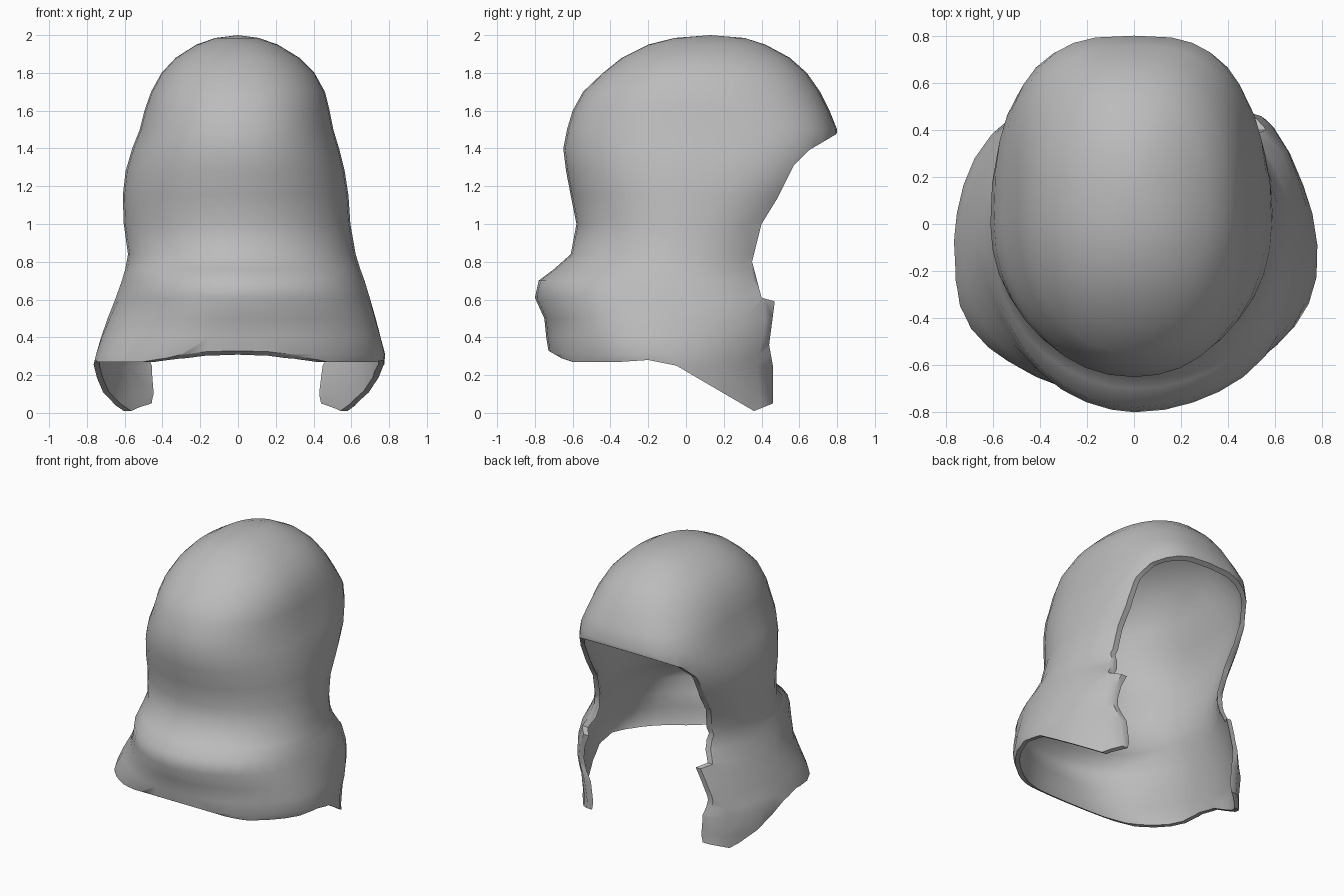
import bpy, bmesh, math

cube = bpy.data.objects.get("Cube")
if cube:
    bpy.data.objects.remove(cube, do_unlink=True)

SEGMENTS = 36

# Cloth rings: height, front y, back y, half width on the right, half width on the left
RINGS = [
    (-.1, -.6, .68, .71, .68),
    (.1, -.64, .63, .75, .73),
    (.25, -.7, .62, .775, .765),
    (.31, -.725, .63, .755, .775),
    (.4, -.74, .66, .72, .76),
    (.5, -.75, .67, .68, .74),
    (.61, -.8, .67, .64, .705),
    (.7, -.78, .6, .615, .67),
    (.76, -.7, .57, .6, .645),
    (.84, -.61, .56, .585, .62),
    (1, -.58, .6, .605, .595),
    (1.15, -.61, .68, .61, .585),
    (1.28, -.635, .74, .595, .565),
    (1.4, -.65, .79, .56, .535),
    (1.5, -.63, .8, .52, .505),
    (1.6, -.6, .76, .495, .485),
    (1.7, -.545, .71, .46, .46),
    (1.8, -.44, .64, .405, .405),
    (1.88, -.34, .55, .33, .325),
    (1.95, -.2, .42, .22, .21),
    (1.985, -.06, .31, .12, .11),
]

# Roundness of the rings by height: 1 is an ellipse, less is boxier
BACK = [(0, 1), (.6, .93), (1, .86), (1.3, .68), (1.5, .66), (1.75, .84), (2, .95)]
FRONT_RIGHT = [(.25, .8), (.4, .9), (.6, 1.08), (.85, 1.05), (1.1, 1), (1.5, .92)]
FRONT_LEFT = [(.25, .87), (.6, .96), (1, 1), (1.5, .92)]

# Side outline of the hem and of the face opening, as (y, z)
HEM = [(-.82, .36), (-.73, .33), (-.66, .29), (-.6, .27), (-.35, .27), (-.2, .28),
       (-.05, .25), (.12, .15), (.36, .01), (.46, .05)]
OPENING = [(.46, .25), (.44, .36), (.47, .59), (.4, .61), (.35, .8), (.4, 1),
           (.48, 1.13), (.57, 1.31), (.65, 1.39), (.82, 1.49)]


def power(value, exponent):
    return math.copysign(abs(value) ** exponent, value)


def blend(knots, z):
    for (z0, v0), (z1, v1) in zip(knots, knots[1:]):
        if z < z1:
            return v0 + (v1 - v0) * max(0, z - z0) / (z1 - z0)
    return knots[-1][1]


def add_object(name, bm):
    bmesh.ops.recalc_face_normals(bm, faces=bm.faces)
    mesh = bpy.data.meshes.new(name)
    bm.to_mesh(mesh)
    bm.free()
    obj = bpy.data.objects.new(name, mesh)
    bpy.context.collection.objects.link(obj)
    return obj


def ring_point(ring, i):
    z, front, back, right, left = ring
    a = math.tau * i / SEGMENTS
    c, s = math.cos(a), math.sin(a)
    middle = front * .53 + back * .47
    e = blend(BACK if s > 0 else FRONT_LEFT if c > 0 else FRONT_RIGHT, z)
    x = power(c, e) * (left if c > 0 else right)
    y = middle + power(s, e) * (back - middle if s > 0 else middle - front)
    # Slanting folds in the loose neck cloth
    fold = max(0, min(1, (.95 - z) * 3)) * .015
    fold *= math.sin(5 * a + 9 * z) * (1 - abs(s) ** 4)
    return x * (1 + fold), y * (1 + fold), z


# Closed cloth shell
bm = bmesh.new()
loops = [[bm.verts.new(ring_point(r, i)) for i in range(SEGMENTS)] for r in RINGS]
crown = bm.verts.new((0, .13, 2))
for low, high in zip(loops, loops[1:]):
    for i in range(SEGMENTS):
        j = (i + 1) % SEGMENTS
        bm.faces.new((low[i], low[j], high[j], high[i]))
for i in range(SEGMENTS):
    bm.faces.new((loops[-1][i], loops[-1][(i + 1) % SEGMENTS], crown))
hood = add_object("cloth_hood", bm)

# Cutter for the hem and the opening
bm = bmesh.new()
outline = HEM + OPENING + [(1.3, 1.49), (1.3, -.5), (-1.3, -.5), (-1.3, .36)]
face = bm.faces.new([bm.verts.new((-1.3, y, z)) for y, z in outline])
grown = bmesh.ops.extrude_face_region(bm, geom=[face])
bmesh.ops.translate(bm, vec=(2.6, 0, 0),
                    verts=[v for v in grown["geom"] if isinstance(v, bmesh.types.BMVert)])
cutter = add_object("opening_cutter", bm)
cutter.hide_render = True

# Cloth thickness, then the cut
thick = hood.modifiers.new("thickness", 'SOLIDIFY')
thick.thickness = .03
thick.offset = -1
cut = hood.modifiers.new("opening", 'BOOLEAN')
cut.operation = 'DIFFERENCE'
cut.solver = 'EXACT'
cut.object = cutter

bpy.ops.object.select_all(action='DESELECT')
hood.select_set(True)
bpy.context.view_layer.objects.active = hood
for name in ("thickness", "opening"):
    bpy.ops.object.modifier_apply(modifier=name)
bpy.data.objects.remove(cutter, do_unlink=True)

# Plain grey cloth
cloth = bpy.data.materials.new("grey_cloth")
cloth.use_nodes = True
grey = (.5, .5, .5, 1)
cloth.diffuse_color = grey
cloth.node_tree.nodes["Principled BSDF"].inputs["Base Color"].default_value = grey
hood.data.materials.clear()
hood.data.materials.append(cloth)
for polygon in hood.data.polygons:
    polygon.material_index = 0
bpy.ops.object.shade_smooth_by_angle(angle=math.radians(45))
